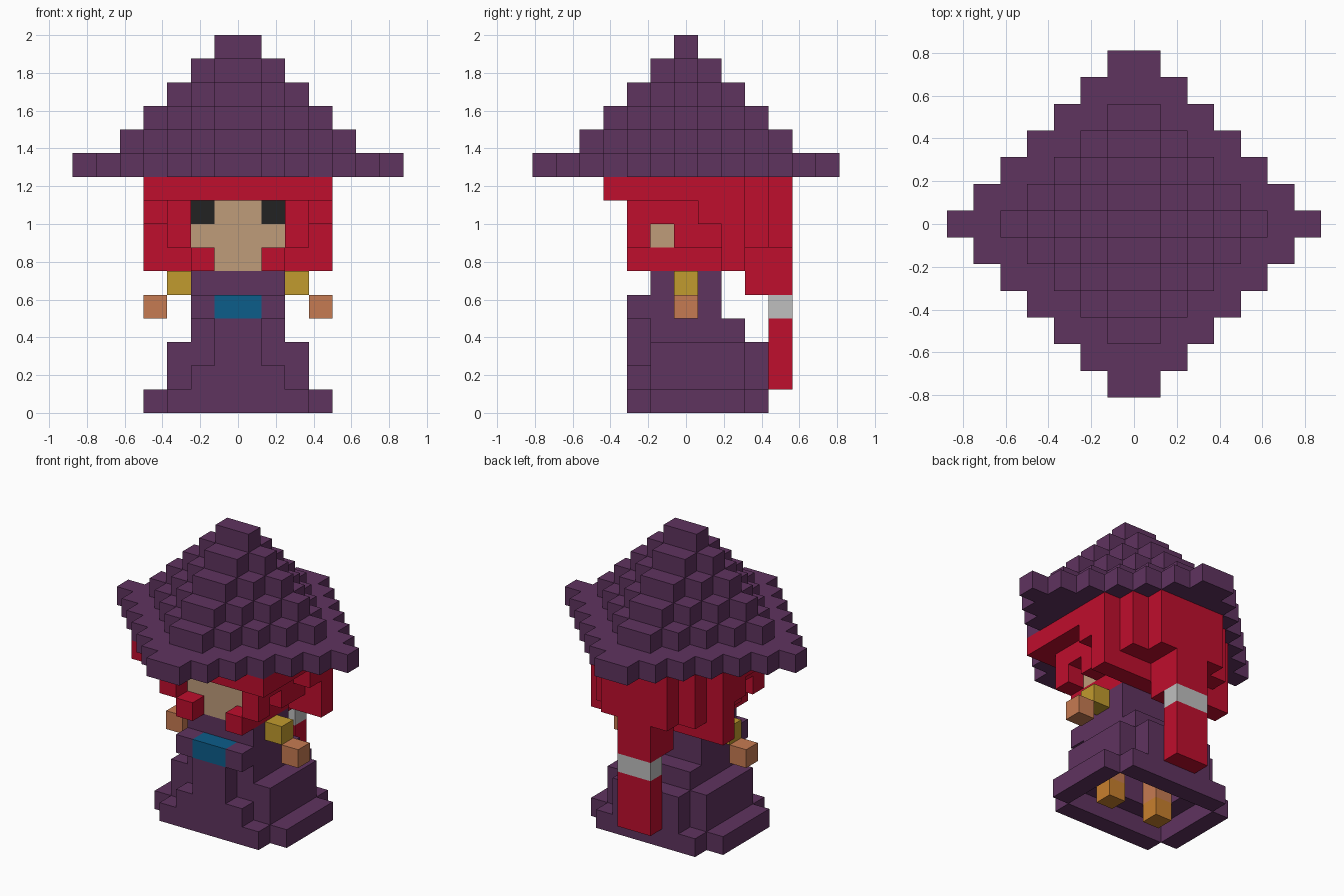
import bpy

if "Cube" in bpy.data.objects:
    bpy.data.objects.remove(bpy.data.objects["Cube"], do_unlink=True)

U = 0.125  # size of one block


def srgb(v):
    v /= 255
    return v / 12.92 if v <= 0.04045 else ((v + 0.055) / 1.055) ** 2.4


def material(name, r, g, b):
    colour = (srgb(r), srgb(g), srgb(b), 1)
    m = bpy.data.materials.new(name)
    m.use_nodes = True
    m.diffuse_color = colour
    bsdf = m.node_tree.nodes["Principled BSDF"]
    bsdf.inputs["Base Color"].default_value = colour
    bsdf.inputs["Roughness"].default_value = 0.9
    return m


purple = material("purple cloth", 95, 51, 95)
red = material("red hair", 191, 14, 45)
face_skin = material("face skin", 191, 156, 122)
limb_skin = material("limb skin", 198, 123, 82)
gold = material("gold sleeve", 193, 155, 46)
teal = material("teal clasp", 12, 93, 138)
grey = material("light grey ribbon", 191, 191, 191)
black = material("black eye", 34, 34, 34)
orange = material("orange shoe", 200, 128, 46)

# Outward directions of a block with the corners of each face
SIDES = {
    (1, 0, 0): ((1, 0, 0), (1, 1, 0), (1, 1, 1), (1, 0, 1)),
    (-1, 0, 0): ((0, 0, 0), (0, 0, 1), (0, 1, 1), (0, 1, 0)),
    (0, 1, 0): ((0, 1, 0), (0, 1, 1), (1, 1, 1), (1, 1, 0)),
    (0, -1, 0): ((0, 0, 0), (1, 0, 0), (1, 0, 1), (0, 0, 1)),
    (0, 0, 1): ((0, 0, 1), (1, 0, 1), (1, 1, 1), (0, 1, 1)),
    (0, 0, -1): ((0, 0, 0), (0, 1, 0), (1, 1, 0), (1, 0, 0)),
}


def cells(boxes):
    """Blocks filled by boxes (x0, x1, y0, y1, z0, z1), mirrored over x = 0."""
    out = set()
    for x0, x1, y0, y1, z0, z1 in boxes:
        for x in range(x0, x1):
            for y in range(y0, y1):
                for z in range(z0, z1):
                    out |= {(x, y, z), (-1 - x, y, z)}
    return out


def part(name, mat, boxes, holes=()):
    """Outer skin of a group of blocks as one flat-shaded mesh."""
    solid = cells(boxes) - cells(holes)
    index, faces = {}, []
    for c in sorted(solid):
        for d, corners in SIDES.items():
            if tuple(p + q for p, q in zip(c, d)) in solid:
                continue
            quad = [tuple(p + q for p, q in zip(c, k)) for k in corners]
            faces.append([index.setdefault(v, len(index)) for v in quad])
    verts = [(x * U, (y - 0.5) * U, z * U) for x, y, z in index]
    mesh = bpy.data.meshes.new(name)
    mesh.from_pydata(verts, [], faces)
    mesh.materials.append(mat)
    obj = bpy.data.objects.new(name, mesh)
    bpy.context.collection.objects.link(obj)
    return obj


# Hat: stacked stepped diamonds, the lowest being the brim
hat = []
for level, n in enumerate((7, 5, 4, 3, 2, 1)):
    for j in range(1 - n, n):
        hat.append((0, n - abs(j), j, j + 1, 10 + level, 11 + level))
part("hat", purple, hat)

# Robe: flared hem, skirt, front panel, torso and cuffs, hollow underneath
part("robe", purple, [
    (0, 3, -2, 4, 0, 1), (0, 4, -1, 3, 0, 1),    # hem
    (0, 3, -1, 3, 1, 3), (0, 2, 3, 4, 1, 3),     # skirt and back fold
    (0, 2, -2, -1, 1, 2), (0, 1, -2, -1, 2, 4),  # front panel
    (0, 2, -1, 3, 3, 4), (0, 2, -1, 2, 4, 6),    # waist and torso
    (1, 2, -2, -1, 4, 5),                        # cuffs beside the clasp
], holes=[(0, 3, -1, 3, 0, 1), (0, 2, 0, 2, 1, 3)])
part("clasp", teal, [(0, 1, -2, -1, 4, 5)])

# Arms and legs
part("sleeves", gold, [(2, 3, 0, 1, 5, 6)])
part("hands", limb_skin, [(3, 4, 0, 1, 4, 5)])
part("legs", limb_skin, [(1, 2, 0, 1, 1, 3)])
part("shoes", orange, [(1, 2, 0, 1, 0, 1)])

# Face
eye_box = (1, 2, -1, 0, 8, 9)
part("face", face_skin, [(0, 1, -1, 0, 6, 7), (0, 2, -1, 0, 7, 9)], holes=[eye_box])
part("eyes", black, [eye_box])

# Hair
part("hair", red, [
    (0, 4, -3, 3, 9, 10),                        # fringe and crown
    (0, 3, 0, 3, 7, 9), (0, 2, 0, 3, 6, 7),      # head mass
    (2, 3, -2, -1, 7, 9), (2, 3, -1, 0, 8, 9),   # locks framing the face
    (1, 2, -2, 0, 6, 7),                         # cheek locks
    (3, 4, 1, 3, 8, 9), (3, 4, 2, 3, 6, 8),      # side locks
    (2, 3, 2, 3, 6, 7),
    (0, 3, 3, 4, 7, 10), (0, 2, 4, 5, 7, 10),    # back of the head
    (0, 1, 3, 5, 5, 7),                          # gathered tail
])
part("tail_ribbon", grey, [(0, 1, 4, 5, 4, 5)])
part("tail", red, [(0, 1, 4, 5, 1, 4)])
